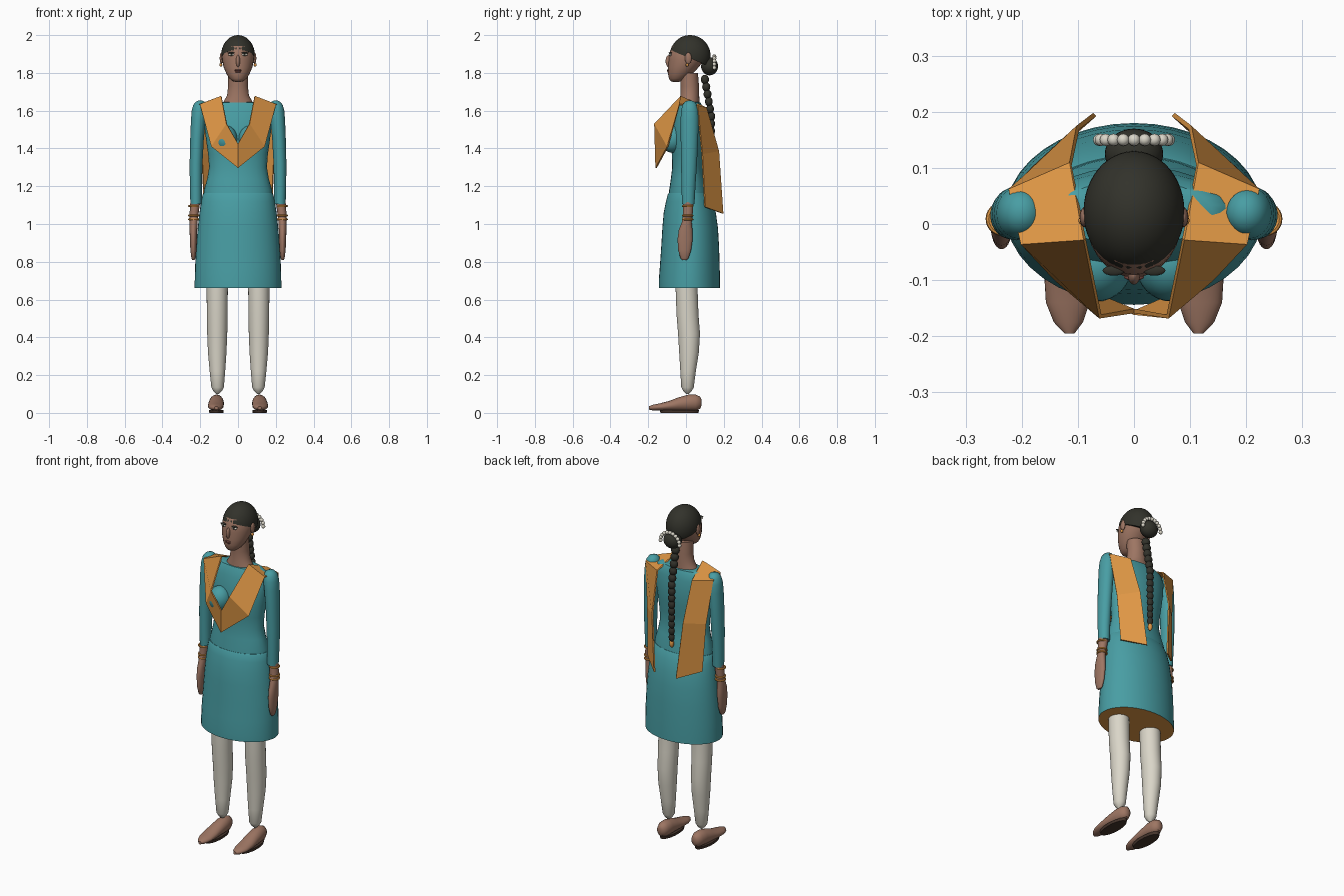
import bpy, bmesh, math
from mathutils import Vector


def material(name, r, g, b):
    m = bpy.data.materials.new(name)
    m.diffuse_color = (r, g, b, 1)
    return m


TEAL = material("teal cloth", 0.065, 0.34, 0.37)
ORANGE = material("orange cloth", 0.74, 0.31, 0.06)
SKIN = material("brown skin", 0.34, 0.18, 0.125)
HAIR = material("black hair", 0.032, 0.032, 0.024)
CREAM = material("cream cotton", 0.70, 0.67, 0.58)
LIPS = material("dark lips", 0.2, 0.07, 0.055)
SOLE = material("dark sole", 0.06, 0.035, 0.025)


def finish(name, bm, mats, smooth=True):
    bmesh.ops.recalc_face_normals(bm, faces=bm.faces)
    me = bpy.data.meshes.new(name)
    bm.to_mesh(me)
    bm.free()
    for m in mats if isinstance(mats, list) else [mats]:
        me.materials.append(m)
    ob = bpy.data.objects.new(name, me)
    bpy.context.collection.objects.link(ob)
    if smooth:
        bpy.ops.object.select_all(action='DESELECT')
        ob.select_set(True)
        bpy.context.view_layer.objects.active = ob
        bpy.ops.object.shade_smooth_by_angle(angle=math.radians(42))
    return ob


def loft(name, rings, mats, axis='Z', s=1, n=28, cap_rule=None):
    """Skin elliptical rings (x, y, z, radius_x, second_radius)."""
    bm = bmesh.new()
    loops = []
    for x, y, z, a, b in rings:
        loop = []
        for i in range(n):
            t = math.tau * i / n
            u, v = a * math.cos(t), b * math.sin(t)
            p = (x + u, y + v, z) if axis == 'Z' else (x + u, y, z + v)
            loop.append(bm.verts.new((s * p[0], p[1], p[2])))
        loops.append(loop)
    for l0, l1 in zip(loops, loops[1:]):
        for i in range(n):
            j = (i + 1) % n
            bm.faces.new((l0[i], l0[j], l1[j], l1[i]))
    first = bm.faces.new(loops[0])
    bm.faces.new(loops[-1])
    if cap_rule:
        first.material_index = cap_rule
    return finish(name, bm, mats)


def ball(name, c, r, mat, n=16, cut=None):
    """Ellipsoid, optionally trimmed below a plane (point, normal)."""
    bm = bmesh.new()
    bmesh.ops.create_uvsphere(bm, u_segments=n * 2, v_segments=n, radius=1)
    for v in bm.verts:
        v.co = Vector((v.co.x * r[0] + c[0], v.co.y * r[1] + c[1], v.co.z * r[2] + c[2]))
    if cut:
        bmesh.ops.bisect_plane(bm, geom=bm.verts[:] + bm.edges[:] + bm.faces[:],
                               plane_co=cut[0], plane_no=cut[1], clear_inner=True)
        bmesh.ops.holes_fill(bm, edges=[e for e in bm.edges if e.is_boundary])
    return finish(name, bm, mat)


def torus(name, c, R, r, mat, n=24, k=8):
    bm = bmesh.new()
    g = [[bm.verts.new((c[0] + (R + r * math.cos(b)) * math.cos(a),
                        c[1] + (R + r * math.cos(b)) * math.sin(a), c[2] + r * math.sin(b)))
          for b in (math.tau * j / k for j in range(k))]
         for a in (math.tau * i / n for i in range(n))]
    for i in range(n):
        for j in range(k):
            bm.faces.new((g[i][j], g[(i + 1) % n][j],
                          g[(i + 1) % n][(j + 1) % k], g[i][(j + 1) % k]))
    return finish(name, bm, mat)


# Dress: bodice and skirt with a contrasting underside
loft("bodice", [(0, .015, 1.14, .18, .108), (0, .015, 1.18, .18, .104), (0, .012, 1.24, .163, .092),
                (0, .01, 1.30, .153, .083), (0, .01, 1.37, .158, .085), (0, .01, 1.44, .168, .092),
                (0, .015, 1.52, .178, .088), (0, .018, 1.59, .182, .076), (0, .02, 1.625, .17, .066),
                (0, .02, 1.642, .14, .058), (0, .02, 1.645, .09, .05)], TEAL)
loft("skirt", [(0, .018, .662, .229, .162), (0, .018, .70, .229, .162), (0, .02, .78, .227, .158),
               (0, .022, .88, .221, .153), (0, .022, .98, .213, .147), (0, .02, 1.06, .204, .138),
               (0, .018, 1.12, .195, .124), (0, .015, 1.155, .187, .112),
               (0, .015, 1.163, .182, .107)], [TEAL, ORANGE], n=40, cap_rule=1)

# Head and neck
loft("neck", [(0, .018, 1.62, .09, .055), (0, .018, 1.65, .075, .053), (0, .02, 1.68, .058, .05),
              (0, .02, 1.73, .052, .049), (0, .015, 1.80, .052, .048)], SKIN)
loft("head", [(0, -.055, 1.752, .012, .015), (0, -.05, 1.757, .03, .032), (0, -.043, 1.77, .045, .047),
              (0, -.03, 1.795, .061, .065), (0, -.014, 1.83, .076, .081), (0, .003, 1.87, .084, .095),
              (0, .01, 1.90, .085, .10), (0, .018, 1.94, .076, .093), (0, .02, 1.97, .055, .07),
              (0, .02, 1.985, .03, .04)], SKIN)
ball("hair_cap", (0, .022, 1.89), (.09, .108, .11), HAIR, 24,
     cut=((0, -.085, 1.922), (0, .42, 1)))
ball("nose", (0, -.09, 1.862), (.011, .018, .032), SKIN)
ball("upper_lip", (0, -.094, 1.814), (.018, .007, .005), LIPS, 8)
ball("lower_lip", (0, -.093, 1.806), (.015, .007, .005), LIPS, 8)

# Bun, flower garland and braid
ball("bun", (0, .125, 1.835), (.052, .045, .048), HAIR)
for i in range(11):
    t = math.pi * i / 10
    ball("garland_flower", (.062 * math.cos(t), .15, 1.827 + .06 * math.sin(t)),
         (.011, .011, .011), CREAM, 6)
for i in range(14):
    f = min(1, i / 5)
    ball("braid_strand", (0, .10 + .035 * f, 1.765 - .039 * i),
         (.025 - .0006 * i, .022 - .0005 * i, .025), HAIR, 8)
ball("braid_tassel", (0, .135, 1.222), (.013, .013, .024), ORANGE, 8)

for s in (-1, 1):
    side = "left" if s > 0 else "right"
    # Face details
    ball(side + "_eye", (s * .035, -.083, 1.897), (.017, .007, .007), CREAM, 8)
    ball(side + "_iris", (s * .035, -.0875, 1.897), (.007, .004, .006), HAIR, 8)
    ball(side + "_eyelid", (s * .036, -.083, 1.906), (.02, .009, .004), HAIR, 8)
    ball(side + "_ear", (s * .088, .012, 1.877), (.009, .018, .031), SKIN, 8)
    ball(side + "_earring", (s * .091, .006, 1.842), (.008, .008, .009), ORANGE, 8)
    # Bust
    ball(side + "_bust", (s * .066, -.072, 1.45), (.063, .066, .072), TEAL)
    # Sleeve, forearm and hand
    loft(side + "_sleeve",
         [(.222, .012, 1.105, .03, .033), (.223, .013, 1.20, .032, .037), (.222, .016, 1.32, .034, .042),
          (.217, .018, 1.45, .036, .046), (.21, .019, 1.55, .039, .048), (.204, .02, 1.60, .041, .046),
          (.201, .02, 1.63, .036, .039), (.2, .02, 1.647, .024, .026), (.2, .02, 1.654, .008, .009)],
         TEAL, s=s)
    loft(side + "_hand",
         [(.236, -.008, .81, .006, .012), (.236, -.008, .82, .011, .022), (.236, -.007, .86, .016, .034),
          (.236, -.005, .92, .019, .04), (.236, -.002, .97, .02, .036), (.235, .004, 1.01, .021, .026),
          (.232, .01, 1.06, .024, .026), (.226, .012, 1.12, .026, .028)], SKIN, s=s)
    for z in (1.025, 1.045, 1.095):
        torus(side + "_bangle", (s * .234, .009, z), .025, .0055, ORANGE)
    # Trouser leg
    loft(side + "_trouser",
         [(.108, .008, .10, .006, .006), (.108, .008, .115, .022, .022), (.108, .008, .135, .033, .033),
          (.109, .011, .22, .041, .041), (.11, .016, .32, .049, .052), (.11, .016, .42, .053, .058),
          (.11, .008, .52, .055, .058), (.11, .003, .66, .056, .058), (.11, .003, .75, .056, .058)],
         CREAM, s=s)
    # Foot and sole
    loft(side + "_foot",
         [(.113, .083, .055, .01, .014), (.113, .075, .054, .025, .032), (.113, .05, .054, .036, .043),
          (.114, .01, .053, .039, .043), (.116, -.04, .046, .041, .036), (.118, -.09, .037, .042, .026),
          (.118, -.14, .031, .039, .019), (.117, -.175, .028, .026, .015), (.115, -.195, .026, .009, .009)],
         SKIN, axis='Y', s=s)
    loft(side + "_sole", [(.115, -.035, 0, .037, .10), (.115, -.035, .016, .039, .105)], SOLE, s=s)

# Shawl: folded strip of (outer, inner) edge pairs from the back hem to the chest point
half = [((.178, .10, 1.09), (.07, .195, 1.055)),
        ((.192, .085, 1.37), (.10, .172, 1.385)),
        ((.222, .06, 1.625), (.113, .107, 1.615)),
        ((.20, -.035, 1.632), (.088, -.027, 1.675)),
        ((.14, -.097, 1.41), (.06, -.165, 1.53))]
flip = [tuple((-x, y, z) for x, y, z in row) for row in half]
rows = flip + [((0, -.158, 1.297), (0, -.155, 1.425))] + half[::-1]
bm = bmesh.new()
vs = [[bm.verts.new(p) for p in row] for row in rows]
for (a, b), (c, d) in zip(vs, vs[1:]):
    bm.faces.new((a, b, d, c))
shawl = finish("shawl", bm, ORANGE, smooth=False)
thick = shawl.modifiers.new("thickness", 'SOLIDIFY')
thick.thickness = .008
thick.offset = 0
